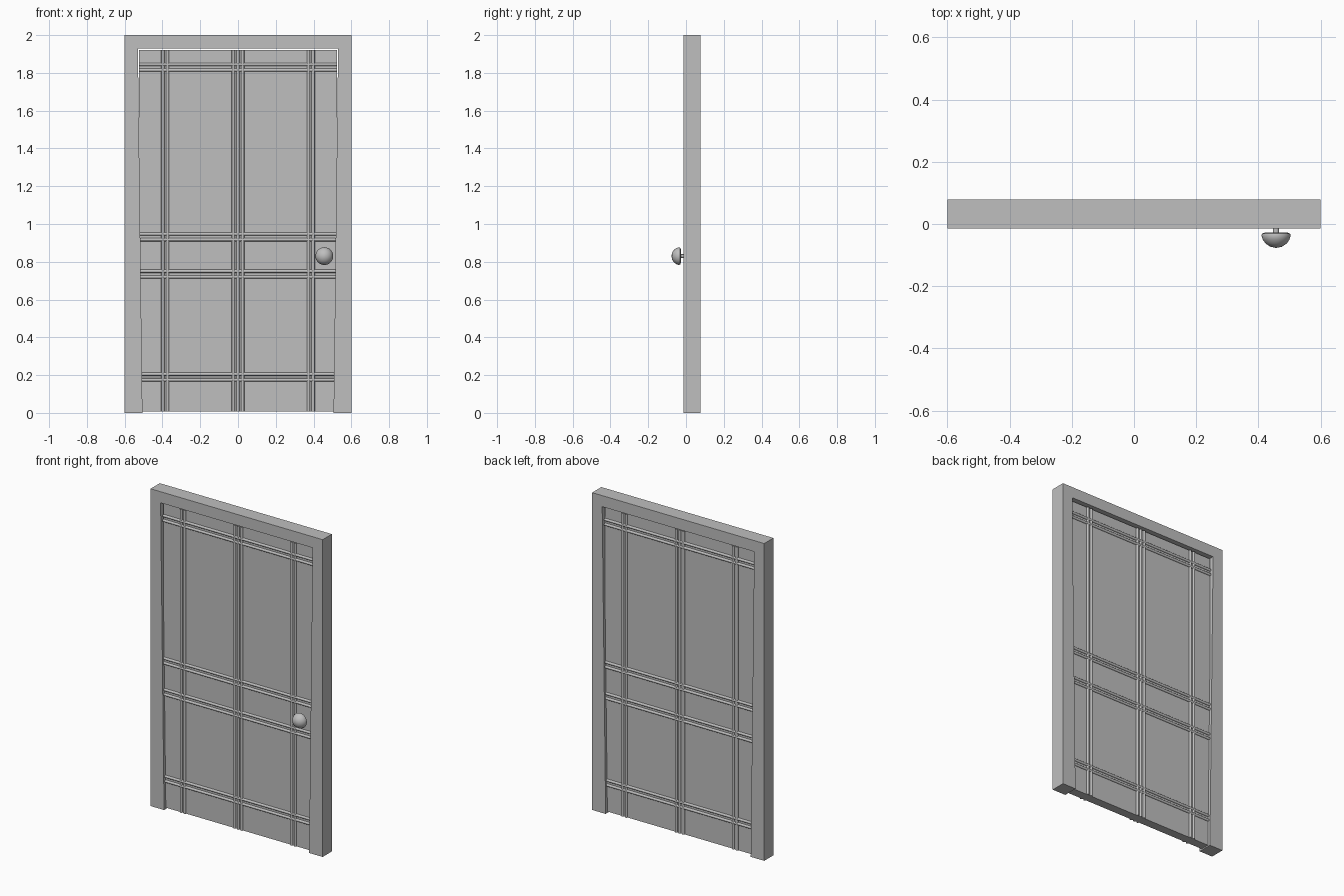
import bpy, bmesh, math
from mathutils import Matrix, Vector

cube = bpy.data.objects.get("Cube")
if cube:
    bpy.data.objects.remove(cube, do_unlink=True)

# Single plain grey finish
grey = bpy.data.materials.new("plain grey")
grey.use_nodes = True
colour = (0.52, 0.52, 0.52, 1)
grey.diffuse_color = colour
grey.node_tree.nodes["Principled BSDF"].inputs["Base Color"].default_value = colour

FRONT, BACK = -0.014, 0.078          # frame depth
DOOR_FRONT, DOOR_BACK = 0.004, 0.06  # recessed door depth
DOOR_BOTTOM, DOOR_TOP, DOOR_HALF = 0.008, 1.92, 0.523


def finish(name, bm):
    bmesh.ops.recalc_face_normals(bm, faces=bm.faces)
    mesh = bpy.data.meshes.new(name)
    bm.to_mesh(mesh)
    bm.free()
    mesh.materials.append(grey)
    obj = bpy.data.objects.new(name, mesh)
    bpy.context.collection.objects.link(obj)
    return obj


def extrude_outline(bm, points, y0, y1):
    face = bm.faces.new([bm.verts.new((x, y0, z)) for x, z in points])
    new = bmesh.ops.extrude_face_region(bm, geom=[face])["geom"]
    verts = [v for v in new if isinstance(v, bmesh.types.BMVert)]
    bmesh.ops.translate(bm, verts=verts, vec=(0, y1 - y0, 0))


def add_bead(bm, start, end, radius=0.0085):
    start, end = Vector(start), Vector(end)
    axis = end - start
    turn = Vector((0, 0, 1)).rotation_difference(axis).to_matrix().to_4x4()
    bmesh.ops.create_cone(bm, cap_ends=True, segments=12, radius1=radius, radius2=radius,
                          depth=axis.length, matrix=Matrix.Translation((start + end) / 2) @ turn)


def smooth(obj):
    bpy.ops.object.select_all(action="DESELECT")
    obj.select_set(True)
    bpy.context.view_layer.objects.active = obj
    bpy.ops.object.shade_smooth_by_angle(angle=math.radians(40))


# Frame with an opening that narrows towards the floor
bm = bmesh.new()
half = [(0.53, 1.93), (0.506, 0), (0.6, 0), (0.6, 2)]
extrude_outline(bm, half + [(-x, z) for x, z in reversed(half)], FRONT, BACK)
finish("door_frame", bm)

# Door slab
bm = bmesh.new()
extrude_outline(bm, [(-DOOR_HALF, DOOR_BOTTOM), (DOOR_HALF, DOOR_BOTTOM),
                     (DOOR_HALF, DOOR_TOP), (-DOOR_HALF, DOOR_TOP)], DOOR_FRONT, DOOR_BACK)
finish("door_panel", bm)

# Rounded mouldings on both faces
for side, y in (("front", DOOR_FRONT), ("back", DOOR_BACK)):
    bm = bmesh.new()
    for x in (-0.398, -0.373, -0.025, 0, 0.025, 0.373, 0.398):
        add_bead(bm, (x, y, DOOR_BOTTOM), (x, y, DOOR_TOP))
    for centre in (1.83, 0.932, 0.735, 0.19):
        for z in (centre - 0.015, centre + 0.015):
            add_bead(bm, (-DOOR_HALF, y, z), (DOOR_HALF, y, z))
    smooth(finish(side + "_mouldings", bm))

# Mushroom knob and its stem, turned around one axis: (radius, y)
profile = [(0, DOOR_FRONT), (0.01, DOOR_FRONT), (0.01, -0.03), (0.035, -0.027), (0.045, -0.031),
           (0.047, -0.037), (0.043, -0.05), (0.034, -0.063), (0.019, -0.073), (0, -0.077)]
bm = bmesh.new()
verts = [bm.verts.new((r, y, 0)) for r, y in profile]
edges = [bm.edges.new(pair) for pair in zip(verts, verts[1:])]
bmesh.ops.spin(bm, geom=verts + edges, axis=(0, 1, 0), cent=(0, 0, 0),
               angle=math.tau, steps=32, use_duplicate=False)
bmesh.ops.remove_doubles(bm, verts=bm.verts, dist=0.0001)
bmesh.ops.translate(bm, verts=bm.verts, vec=(0.457, 0, 0.83))
smooth(finish("door_knob", bm))
